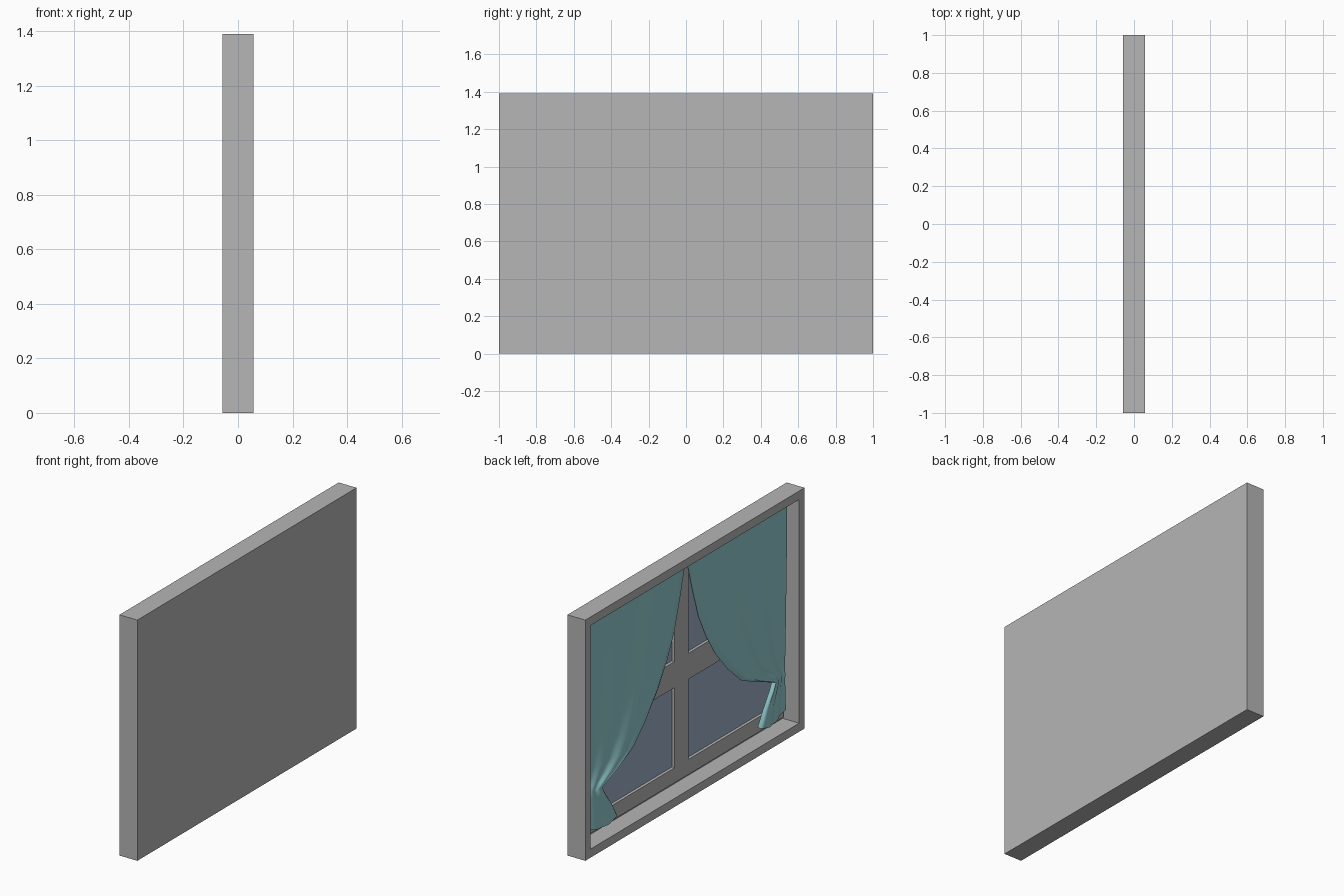
import bpy, bmesh, math
from mathutils import Vector

if "Cube" in bpy.data.objects:
    bpy.data.objects.remove(bpy.data.objects["Cube"])

HX, HY, H = 0.057, 1.0, 1.39      # half depth, half width, height
BORDER = 0.07                     # casing border width
SASH_X, GLASS_X = 0.028, 0.045    # sash front and glass plane


def material(name, rgb):
    m = bpy.data.materials.new(name)
    m.diffuse_color = (*rgb, 1)
    m.use_nodes = True
    m.node_tree.nodes["Principled BSDF"].inputs["Base Color"].default_value = m.diffuse_color
    return m


GREY = material("grey_paint", (0.47, 0.465, 0.465))
GLASS = material("blue_grey_glass", (0.34, 0.43, 0.58))
TEAL = material("teal_cloth", (0.30, 0.62, 0.645))


def add_object(name, bm, mat):
    me = bpy.data.meshes.new(name)
    bm.to_mesh(me)
    bm.free()
    me.materials.append(mat)
    ob = bpy.data.objects.new(name, me)
    bpy.context.collection.objects.link(ob)
    return ob


def box_mesh(lo, hi):
    bm = bmesh.new()
    bmesh.ops.create_cube(bm, size=1)
    lo, hi = Vector(lo), Vector(hi)
    for v in bm.verts:
        v.co = (lo + hi) / 2 + v.co * (hi - lo)
    return bm


def box(name, lo, hi, mat):
    return add_object(name, box_mesh(lo, hi), mat)


# Casing: a slab with a pocket sunk into its -x face
bm = box_mesh((-HX, -HY, 0), (HX, HY, H))
bm.normal_update()
face = min(bm.faces, key=lambda f: f.calc_center_median().x)
bmesh.ops.inset_region(bm, faces=[face], thickness=BORDER)
face = min((f for f in bm.faces if f.normal.x < -0.9),
           key=lambda f: (f.calc_center_median() - Vector((-HX, 0, H / 2))).length)
face = bmesh.ops.extrude_discrete_faces(bm, faces=[face])["faces"][0]
for v in face.verts:
    v.co.x = GLASS_X + 0.003
bmesh.ops.recalc_face_normals(bm, faces=bm.faces)
add_object("window_casing", bm, GREY)

# Sash: rails, stiles and the cross bars
YO, ZB, ZT = HY - BORDER, BORDER, H - BORDER
YI, PB, PT = YO - 0.085, 0.157, H - 0.157
MULL, TB, TT = 0.063, 0.62, 0.77
BACK = GLASS_X + 0.003
box("sash_bottom_rail", (SASH_X, -YO, ZB), (BACK, YO, PB), GREY)
box("sash_top_rail", (SASH_X, -YO, PT), (BACK, YO, ZT), GREY)
box("sash_mullion", (SASH_X, -MULL, PB), (BACK, MULL, PT), GREY)
for side, s in (("left", 1), ("right", -1)):
    def span(a, b):
        return sorted((s * a, s * b))
    y0, y1 = span(YI, YO)
    box(side + "_sash_stile", (SASH_X, y0, PB), (BACK, y1, PT), GREY)
    y0, y1 = span(MULL, YI)
    box(side + "_sash_transom", (SASH_X, y0, TB), (BACK, y1, TT), GREY)
    # Glass panes
    for row, z0, z1 in (("lower", PB, TB), ("upper", TT, PT)):
        box(f"{side}_{row}_pane", (GLASS_X, y0, z0), (BACK, y1, z1), GLASS)

# Curtain outline: height, inner edge, outer edge, fold depth
OUTLINE = [
    (1.318, 0.010, 0.922, 0.012), (1.15, 0.055, 0.922, 0.013),
    (0.97, 0.110, 0.920, 0.014), (0.83, 0.178, 0.918, 0.015),
    (0.70, 0.260, 0.916, 0.016), (0.57, 0.370, 0.914, 0.017),
    (0.46, 0.490, 0.912, 0.018), (0.40, 0.620, 0.910, 0.018),
    (0.365, 0.710, 0.908, 0.016), (0.335, 0.780, 0.905, 0.012),
    (0.29, 0.755, 0.905, 0.013), (0.21, 0.695, 0.910, 0.015),
    (0.125, 0.645, 0.915, 0.016),
]
COLS = 20


def curtain(name, s):
    bm = bmesh.new()
    rows = []
    for z, yi, yo, amp in OUTLINE:
        row = []
        for i in range(COLS + 1):
            t = i / COLS
            # one broad fold, a small ripple, and an inner edge curling back
            x = -0.010 - amp * math.cos(math.pi * t)
            x -= 0.22 * amp * math.cos(6 * math.pi * t)
            x += 0.024 * max(0, 1 - t / 0.08)
            dz = -0.03 * math.sin(math.pi * t) if z < 0.2 else 0
            row.append(bm.verts.new((x, s * (yi + (yo - yi) * t), z + dz)))
        rows.append(row)
    for a, b in zip(rows, rows[1:]):
        for i in range(COLS):
            f = (a[i], a[i + 1], b[i + 1], b[i])
            bm.faces.new(f if s < 0 else f[::-1])
    bm.normal_update()
    if sum(f.normal.x for f in bm.faces) > 0:
        bmesh.ops.reverse_faces(bm, faces=bm.faces)
    ob = add_object(name, bm, TEAL)
    mod = ob.modifiers.new("cloth_thickness", "SOLIDIFY")
    mod.thickness = 0.005
    bpy.ops.object.select_all(action="DESELECT")
    bpy.context.view_layer.objects.active = ob
    ob.select_set(True)
    bpy.ops.object.modifier_apply(modifier=mod.name)
    bpy.ops.object.shade_smooth_by_angle(angle=math.radians(40))


# Tied-back curtains
curtain("left_curtain", 1)
curtain("right_curtain", -1)
